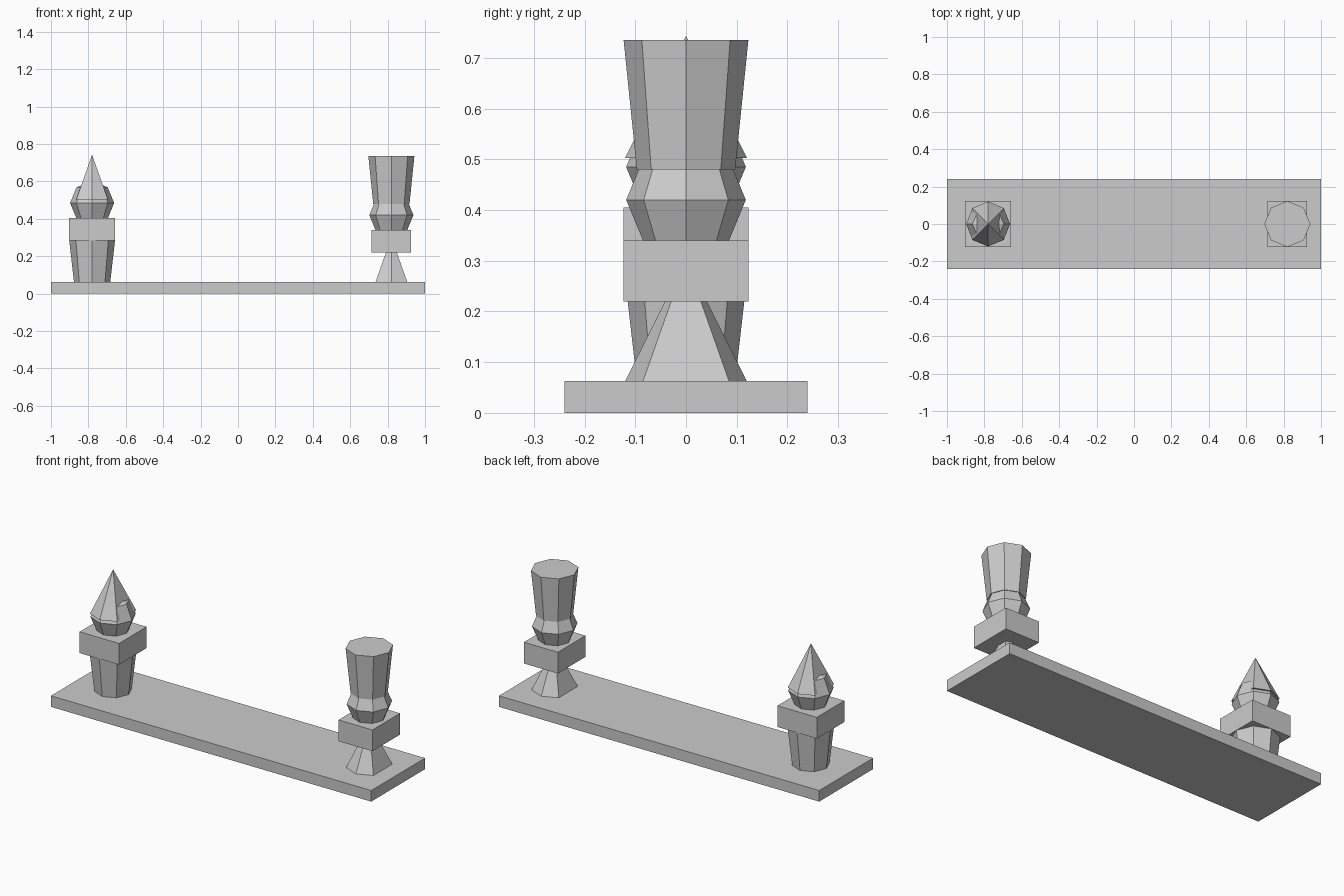
import bpy, bmesh
from math import sin, cos, radians
from mathutils import Matrix, Vector

if "Cube" in bpy.data.objects:
    bpy.data.objects.remove(bpy.data.objects["Cube"])

OCTAGON = [i * 45 for i in range(8)]
FLAT_SIDED = [45, 90, 135, 225, 270, 315]   # octagon with flat +x and -x sides


def finish(name, bm, loc):
    bmesh.ops.recalc_face_normals(bm, faces=bm.faces)
    mesh = bpy.data.meshes.new(name)
    bm.to_mesh(mesh)
    bm.free()
    ob = bpy.data.objects.new(name, mesh)
    ob.location = loc
    bpy.context.collection.objects.link(ob)
    return ob


def box(name, x, z0, z1, sx, sy):
    bm = bmesh.new()
    bmesh.ops.create_cube(bm, size=1)
    bmesh.ops.scale(bm, vec=(sx, sy, z1 - z0), verts=bm.verts)
    return finish(name, bm, (x, 0, (z0 + z1) / 2))


def taper(name, x, z0, z1, r0, r1, angles):
    bm = bmesh.new()
    dirs = [Vector((cos(radians(a)), sin(radians(a)), 0)) for a in angles]
    low = [bm.verts.new(d * r0) for d in dirs]
    if r1 > 0:
        high = [bm.verts.new(d * r1 + Vector((0, 0, z1 - z0))) for d in dirs]
        bm.faces.new(high)
    else:
        tip = bm.verts.new((0, 0, z1 - z0))
    bm.faces.new(low[::-1])
    for i in range(len(dirs)):
        j = (i + 1) % len(dirs)
        side = (low[i], low[j], high[j], high[i]) if r1 > 0 else (low[i], low[j], tip)
        bm.faces.new(side)
    return finish(name, bm, (x, 0, z0))


def ball(name, x, z, r):
    bm = bmesh.new()
    bmesh.ops.create_uvsphere(bm, u_segments=8, v_segments=4, radius=r)
    return finish(name, bm, (x, 0, z))


# Long base board
box("base_board", 0, 0, 0.0625, 2, 0.48)

# Left post: flared foot, block, ball, pointed tip
L = -0.78
taper("left_foot", L, 0.0625, 0.29, 0.097, 0.123, OCTAGON)
box("left_block", L, 0.285, 0.405, 0.246, 0.246)
ball("left_ball", L, 0.485, 0.118)
taper("left_tip", L, 0.503, 0.743, 0.12, 0, FLAT_SIDED)

# Right post: conical foot, block, ball, flared cup
R = 0.82
taper("right_foot", R, 0.0625, 0.3025, 0.12, 0, FLAT_SIDED)
box("right_block", R, 0.22, 0.34, 0.212, 0.246)
ball("right_ball", R, 0.42, 0.118)
taper("right_cup", R, 0.48, 0.735, 0.097, 0.123, OCTAGON)
